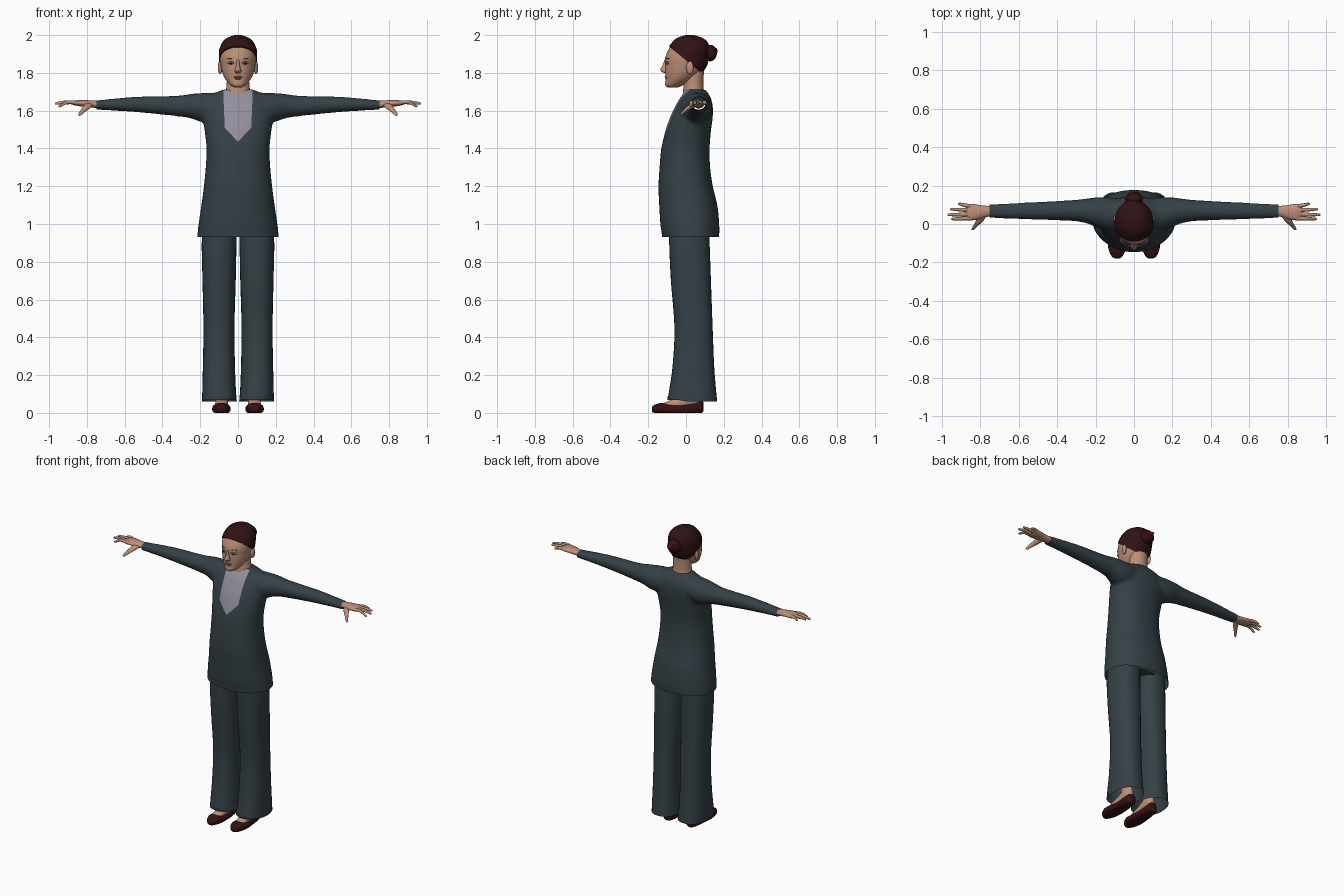
import bpy, bmesh, math
from mathutils import Vector, Matrix

if "Cube" in bpy.data.objects:
    bpy.data.objects.remove(bpy.data.objects["Cube"])


def material(name, r, g, b):
    m = bpy.data.materials.new(name)
    m.use_nodes = True
    m.diffuse_color = (r, g, b, 1)
    node = next(n for n in m.node_tree.nodes if n.type == 'BSDF_PRINCIPLED')
    node.inputs["Base Color"].default_value = (r, g, b, 1)
    node.inputs["Roughness"].default_value = 0.8
    return m


SUIT = material("slate suit", .035, .052, .062)
SHIRT = material("lilac shirt", .29, .275, .34)
SKIN = material("skin", .50, .275, .185)
HAIR = material("dark brown hair", .03, .006, .007)
SHOE = material("dark red leather", .035, .006, .006)
PIN = material("red hair pin", .2, .004, .015)
LIPS = material("lips", .36, .13, .10)
LID = material("eyelid", .22, .10, .07)
EYE = material("dark eye", .03, .015, .012)


def finish(name, bm, *mats):
    bmesh.ops.recalc_face_normals(bm, faces=bm.faces)
    me = bpy.data.meshes.new(name)
    bm.to_mesh(me)
    bm.free()
    for m in mats:
        me.materials.append(m)
    me.shade_smooth()
    me.set_sharp_from_angle(angle=math.radians(60))
    ob = bpy.data.objects.new(name, me)
    bpy.context.collection.objects.link(ob)
    return ob


def spline(rows, steps):
    # Catmull-Rom interpolation of section rows
    rows = [Vector(r) for r in rows]
    out = []
    for i in range(len(rows) - 1):
        a, b, c, d = rows[max(i - 1, 0)], rows[i], rows[i + 1], rows[min(i + 2, len(rows) - 1)]
        for k in range(steps):
            t = k / steps
            out.append(b + (c - a) * (t / 2) + (a * 2 - b * 5 + c * 4 - d) * (t * t / 2)
                       + (b * 3 - a - c * 3 + d) * (t ** 3 / 2))
    return out + [rows[-1]]


def loft(bm, axis, rows, n=24, power=1.0, steps=4, side=1, open_start=False):
    # each row: position on axis, centre and radius on the two other axes
    others = [i for i in range(3) if i != axis]
    rings = []
    for t, a, b, ra, rb in spline(rows, steps):
        ring = []
        for k in range(n):
            ang = 2 * math.pi * k / n
            c, s = math.cos(ang), math.sin(ang)
            p = [0, 0, 0]
            p[axis] = t
            p[others[0]] = a + math.copysign(abs(c) ** power, c) * ra
            p[others[1]] = b + math.copysign(abs(s) ** power, s) * rb
            p[0] *= side
            ring.append(bm.verts.new(p))
        rings.append(ring)
    for r, q in zip(rings, rings[1:]):
        for k in range(n):
            j = (k + 1) % n
            bm.faces.new((r[k], r[j], q[j], q[k]))
    if not open_start:
        bm.faces.new(rings[0])
    bm.faces.new(rings[-1])
    return rings


def ball(name, mat, pos, size, rot=0, axis='Z'):
    bm = bmesh.new()
    mx = Matrix.Translation(pos) @ Matrix.Rotation(rot, 4, axis) @ Matrix.Diagonal((*size, 1))
    bmesh.ops.create_uvsphere(bm, u_segments=20, v_segments=12, radius=1, matrix=mx)
    return finish(name, bm, mat)


def cut(bm, co, no, test=lambda f: True, clear=False):
    faces = [f for f in bm.faces if test(f)]
    edges = {e for f in faces for e in f.edges}
    verts = {v for f in faces for v in f.verts}
    return bmesh.ops.bisect_plane(bm, geom=[*verts, *edges, *faces], plane_co=co,
                                  plane_no=no, clear_outer=clear)


# Jacket: body and sleeves fused into one skin
bm = bmesh.new()
loft(bm, 2, [(.87, 0, .025, .218, .15), (.93, 0, .025, .216, .151), (1.0, 0, .02, .209, .156),
             (1.1, 0, .012, .194, .154), (1.2, 0, -.002, .181, .144), (1.3, 0, -.006, .171, .134),
             (1.4, 0, -.003, .167, .128), (1.5, 0, .013, .178, .12), (1.57, 0, .03, .188, .112),
             (1.63, 0, .044, .185, .097), (1.67, 0, .05, .16, .08), (1.695, 0, .052, .12, .063),
             (1.712, 0, .045, .078, .056)], n=40, power=.9)
for s in (1, -1):
    loft(bm, 0, [(.05, .05, 1.62, .08, .076), (.15, .056, 1.615, .084, .08), (.2, .062, 1.617, .077, .076),
                 (.25, .068, 1.624, .064, .065), (.33, .07, 1.625, .054, .054), (.54, .068, 1.633, .045, .041),
                 (.75, .067, 1.63, .036, .025), (.78, .067, 1.63, .035, .024)], side=s)
raw = finish("jacket_form", bm)
remesh = raw.modifiers.new("fuse", 'REMESH')
remesh.mode = 'VOXEL'
remesh.voxel_size = .01
soften = raw.modifiers.new("soften", 'SMOOTH')
soften.iterations = 8
bpy.context.view_layer.update()
deps = bpy.context.evaluated_depsgraph_get()
bm = bmesh.new()
bm.from_mesh(raw.evaluated_get(deps).to_mesh())
bpy.data.objects.remove(raw)

# Open hem and cuffs, then the shirt panel cut into the front
cut(bm, (0, 0, .93), (0, 0, -1), clear=True)
for s in (1, -1):
    cut(bm, (s * .75, 0, 0), (s, 0, 0), clear=True)


def chest(f):
    c = f.calc_center_median()
    return abs(c.x) < .15 and c.y < .06 and c.z > 1.38


limits = [((0, .015, 0), Vector((0, 1, 0)))]
for s in (1, -1):
    limits += [((s * .07, 0, 1.5), Vector((s, 0, -.04))), ((0, 0, 1.435), Vector((s * .8, 0, -.75)))]
for co, no in limits:
    cut(bm, co, no, chest)
for f in bm.faces:
    c = f.calc_center_median()
    inside = all((c - Vector(co)).dot(no) < 0 for co, no in limits)
    f.material_index = 1 if inside and chest(f) else 0
finish("jacket", bm, SUIT, SHIRT)

# Hips under the jacket
bm = bmesh.new()
loft(bm, 2, [(.95, 0, .02, .17, .11), (1.1, 0, .01, .15, .11)], steps=1)
finish("hips", bm, SUIT)

for s, label in ((1, "left"), (-1, "right")):
    # Trouser leg, its hem raised over the instep
    bm = bmesh.new()
    rings = loft(bm, 2, [(.06, .098, .033, .092, .132), (.12, .1, .035, .089, .124), (.25, .101, .039, .085, .11),
                         (.45, .101, .04, .082, .101), (.7, .1, .026, .088, .106), (.9, .1, .018, .092, .107),
                         (1.0, .095, .018, .088, .105)], n=32, power=.85, side=s, open_start=True)
    for v in rings[0]:
        v.co.z += .028 * max(0, -(v.co.y - .033) / .132) ** 2
    finish(label + "_trouser_leg", bm, SUIT)

    # Foot and flat shoe
    bm = bmesh.new()
    loft(bm, 1, [(-.135, .088, .03, .026, .015), (-.09, .088, .04, .034, .024), (-.04, .086, .05, .034, .037),
                 (0, .085, .065, .033, .042), (.05, .085, .08, .031, .055), (.08, .085, .07, .014, .04)], side=s)
    loft(bm, 2, [(.07, .085, .035, .032, .04), (.25, .09, .035, .035, .04)], side=s, steps=1)
    finish(label + "_foot", bm, SKIN)
    bm = bmesh.new()
    loft(bm, 1, [(-.18, .088, .018, .01, .012), (-.168, .088, .021, .028, .021), (-.13, .088, .024, .045, .029),
                 (-.08, .088, .02, .049, .027), (-.02, .086, .018, .044, .026), (.04, .086, .024, .039, .03),
                 (.078, .085, .03, .032, .033), (.092, .085, .033, .013, .024)], side=s, power=.85)
    for v in bm.verts:
        v.co.z = max(0, v.co.z)
    finish(label + "_shoe", bm, SHOE)

    # Hand: palm, four fingers and thumb
    bm = bmesh.new()
    loft(bm, 0, [(.70, .067, 1.631, .027, .019), (.76, .066, 1.634, .028, .019), (.81, .062, 1.638, .038, .018),
                 (.85, .062, 1.64, .043, .015), (.875, .062, 1.64, .036, .008)], side=s)
    for x, y0, y1, z in ((.95, .03, .026, 1.625), (.97, .05, .048, 1.638),
                         (.957, .072, .077, 1.642), (.915, .092, .104, 1.638)):
        mid = (.85 + x) / 2
        loft(bm, 0, [(.845, y0, 1.64, .011, .011), (mid, (y0 + y1) / 2, 1.645, .0095, .0095),
                     (x - .01, y1, z, .007, .007), (x, y1, z - .001, .003, .003)], n=10, side=s)
    loft(bm, 1, [(.055, .785, 1.635, .022, .014), (.02, .80, 1.62, .02, .014),
                 (-.008, .822, 1.598, .013, .011), (-.026, .836, 1.582, .009, .008),
                 (-.032, .841, 1.577, .004, .004)], n=12, side=s)
    finish(label + "_hand", bm, SKIN)

    # Ear, eye and brow
    ball(label + "_ear", SKIN, (s * .095, .02, 1.828), (.011, .02, .035), s * -.3)
    ball(label + "_eyelid", LID, (s * .037, -.1, 1.853), (.019, .007, .008), s * .35)
    ball(label + "_eye", EYE, (s * .037, -.103, 1.852), (.009, .006, .005), s * .35)
    ball(label + "_brow", LID, (s * .04, -.097, 1.877), (.022, .006, .003), s * .4)

# Neck
bm = bmesh.new()
loft(bm, 2, [(1.63, 0, .048, .08, .06), (1.67, 0, .043, .074, .06), (1.70, 0, .04, .066, .056),
             (1.74, 0, .04, .06, .052), (1.81, 0, .045, .058, .05)])
finish("neck", bm, SKIN)

# Head and a hair shell trimmed along a sloping hairline
skull = [(1.722, 0, -.07, .018, .025), (1.735, 0, -.062, .04, .048), (1.765, 0, -.035, .066, .073),
         (1.80, 0, -.015, .083, .095), (1.84, 0, -.002, .092, .108), (1.88, 0, .003, .096, .113),
         (1.92, 0, .013, .094, .107), (1.955, 0, .02, .079, .09), (1.978, 0, .02, .055, .064),
         (1.992, 0, .02, .018, .022)]
bm = bmesh.new()
loft(bm, 2, skull, n=32)
finish("head", bm, SKIN)
bm = bmesh.new()
loft(bm, 2, skull, n=32)
centre = Vector((0, .01, 1.85))
for v in bm.verts:
    v.co = centre + (v.co - centre) * 1.055
cut(bm, (0, -.08, 1.932), (0, -.82, -1), clear=True)
bmesh.ops.holes_fill(bm, edges=[e for e in bm.edges if e.is_boundary])
finish("hair", bm, HAIR)
ball("hair_bun", HAIR, (0, .128, 1.905), (.046, .036, .044))
ball("hair_pin", PIN, (0, .159, 1.915), (.034, .008, .009), .45, 'Y')

# Nose and mouth
bm = bmesh.new()
loft(bm, 2, [(1.798, 0, -.1, .012, .012), (1.806, 0, -.105, .018, .024), (1.816, 0, -.107, .016, .03),
             (1.84, 0, -.104, .01, .021), (1.87, 0, -.1, .008, .014)], n=14)
finish("nose", bm, SKIN)
ball("upper_lip", LIPS, (0, -.103, 1.779), (.025, .01, .005))
ball("lower_lip", LIPS, (0, -.102, 1.770), (.021, .01, .006))
